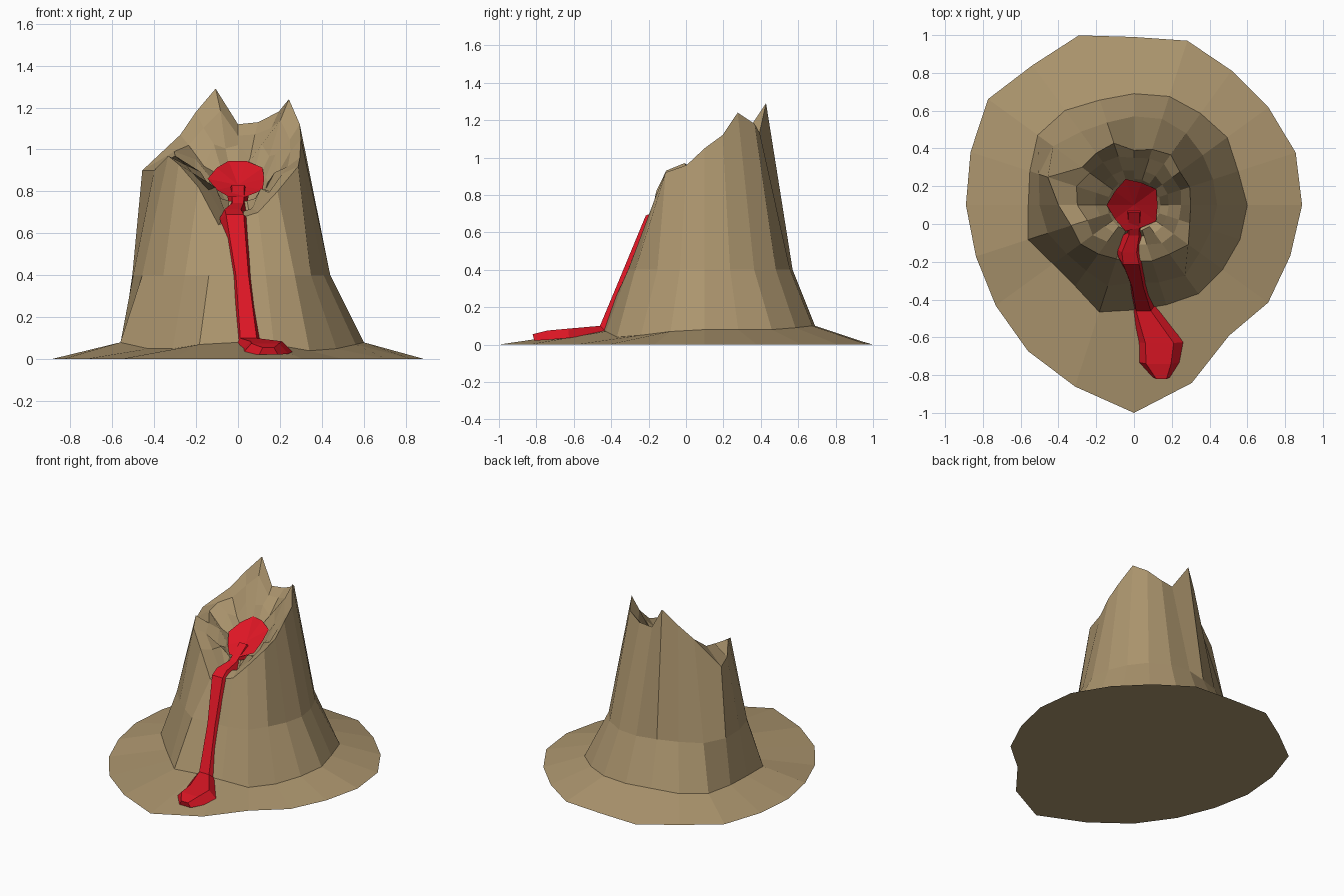
import bpy, math
from mathutils import Vector

if "Cube" in bpy.data.objects:
    bpy.data.objects.remove(bpy.data.objects["Cube"])

N = 20                      # columns around the cone, 18 degrees apart
CY = 0.1                    # crater axis sits slightly behind the origin


def material(name, rgb):
    m = bpy.data.materials.new(name)
    m.diffuse_color = (*rgb, 1)
    m.use_nodes = True
    m.node_tree.nodes["Principled BSDF"].inputs["Base Color"].default_value = m.diffuse_color
    return m


def make(name, verts, faces, mat):
    me = bpy.data.meshes.new(name)
    me.from_pydata(verts, [], faces)
    me.materials.append(mat)
    ob = bpy.data.objects.new(name, me)
    bpy.context.collection.objects.link(ob)
    return ob


def loft(name, rings, mat):
    """Closed skin through rings of equal size, capped at both ends."""
    n = len(rings[0])
    verts = [v for r in rings for v in r]
    faces = [(k * n + i, k * n + (i + 1) % n, (k + 1) * n + (i + 1) % n, (k + 1) * n + i)
             for k in range(len(rings) - 1) for i in range(n)]
    faces.append(tuple(reversed(range(n))))
    faces.append(tuple(range(len(verts) - n, len(verts))))
    return make(name, verts, faces, mat)


def ring(radii, heights):
    return [(r * math.cos(i * math.tau / N), CY + r * math.sin(i * math.tau / N), z)
            for i, (r, z) in enumerate(zip(radii, heights))]


def mix(a, b, t):
    return [p + (q - p) * t for p, q in zip(a, b)]


def pool_z(i, n):           # pool surface tilts down to the front
    return 0.85 + 0.09 * math.sin(i * math.tau / n)


rock = material("rock", (0.41, 0.30, 0.155))
red = material("lava", (0.72, 0.008, 0.018))

# Rock: ground outline, foot, waist, jagged rim (counter-clockwise from +x)
ground = [.89, .90, .88, .88, .915, .89, .945, .915, .955, .91,
          .89, .88, .905, .955, 1.01, 1.10, .99, .855, .878, .87]
foot = [.60, .58, .61, .60, .605, .59, .585, .62, .63, .58,
        .56, .59, .53, .53, .595, .555, .555, .58, .58, .59]
foot_z = [.08, .08, .08, .09, .10, .10, .10, .09, .08, .08,
          .08, .08, .05, .05, .07, .08, .07, .04, .05, .07]
waist = [.44, .44, .45, .47, .48, .47, .46, .48, .53, .53,
         .50, .48, .44, .43, .45, .41, .43, .46, .43, .43]
rim = [.30, .31, .30, .33, .31, .29, .345, .34, .34, .48,
       .40, .35, .35, .32, .30, .295, .31, .32, .355, .31]
rim_z = [1.05, 1.12, 1.24, 1.18, 1.13, 1.12, 1.29, 1.18, 1.07, .90,
         .90, .97, .93, .82, .64, .67, .70, .80, .92, .96]
lip = [.25, .26, .25, .27, .26, .25, .27, .28, .29, .32,
       .30, .26, .27, .24, .22, .21, .22, .25, .26, .25]
pool = [.14] * N
pz = [pool_z(i, N) for i in range(N)]
lip_z = mix(rim_z, pz, .3)
lip_z[9], lip_z[10] = .99, .97          # inner crest behind the left ledge
step_z = [z + (.03 if i % 2 else -.03) for i, z in enumerate(mix(lip_z, pz, .6))]
step_z[14:17] = [.68, .69, .70]         # notch where the lava leaves

loft("volcano_rock", [
    ring(ground, [0] * N), ring(foot, foot_z), ring(waist, [.4] * N),
    ring(rim, rim_z), ring(lip, lip_z), ring(mix(lip, pool, .6), step_z),
    ring(pool, [z - .01 for z in pz]), ring([.05] * N, [.7] * N)], rock)

# Lava pool: faceted fan inside the crater
M = 10
edge = [((.145 if i % 2 else .125) * math.cos(i * math.tau / M),
         CY + (.145 if i % 2 else .125) * math.sin(i * math.tau / M),
         pool_z(i, M) + .01) for i in range(M)]
make("lava_pool", edge + [(0, CY, .83)],
     [(i, (i + 1) % M, M) for i in range(M)], red)

# Lava stream and toe: bevelled ribbon (x, y, z, half width)
path = [(0, .06, .83, .05), (.0, -.06, .745, .045), (-.025, -.15, .715, .065),
        (-.015, -.215, .69, .07), (.02, -.335, .40, .05), (.05, -.46, .10, .065),
        (.135, -.63, .085, .125), (.13, -.74, .075, .11), (.145, -.82, .055, .045)]
sections = []
for k, (x, y, z, w) in enumerate(path):
    a, b = path[max(k - 1, 0)], path[min(k + 1, len(path) - 1)]
    t = Vector((0, b[1] - a[1], b[2] - a[2])).normalized()
    nrm = Vector((0, t.z, -t.y))        # outward from the slope
    top = Vector((x, y, z))
    low = top - nrm * (.05 if k < len(path) - 1 else .035)
    side = Vector((w, 0, 0))
    sections.append([low + side, top + side * .6, top - side * .6, low - side])
loft("lava_stream", sections, red)

# Consistent outward normals
import bmesh
for ob in bpy.data.objects:
    bm = bmesh.new()
    bm.from_mesh(ob.data)
    if ob.name == "lava_pool":
        for f in bm.faces:
            if f.normal.z < 0:
                f.normal_flip()
    else:
        bmesh.ops.recalc_face_normals(bm, faces=bm.faces)
    bm.to_mesh(ob.data)
    bm.free()
